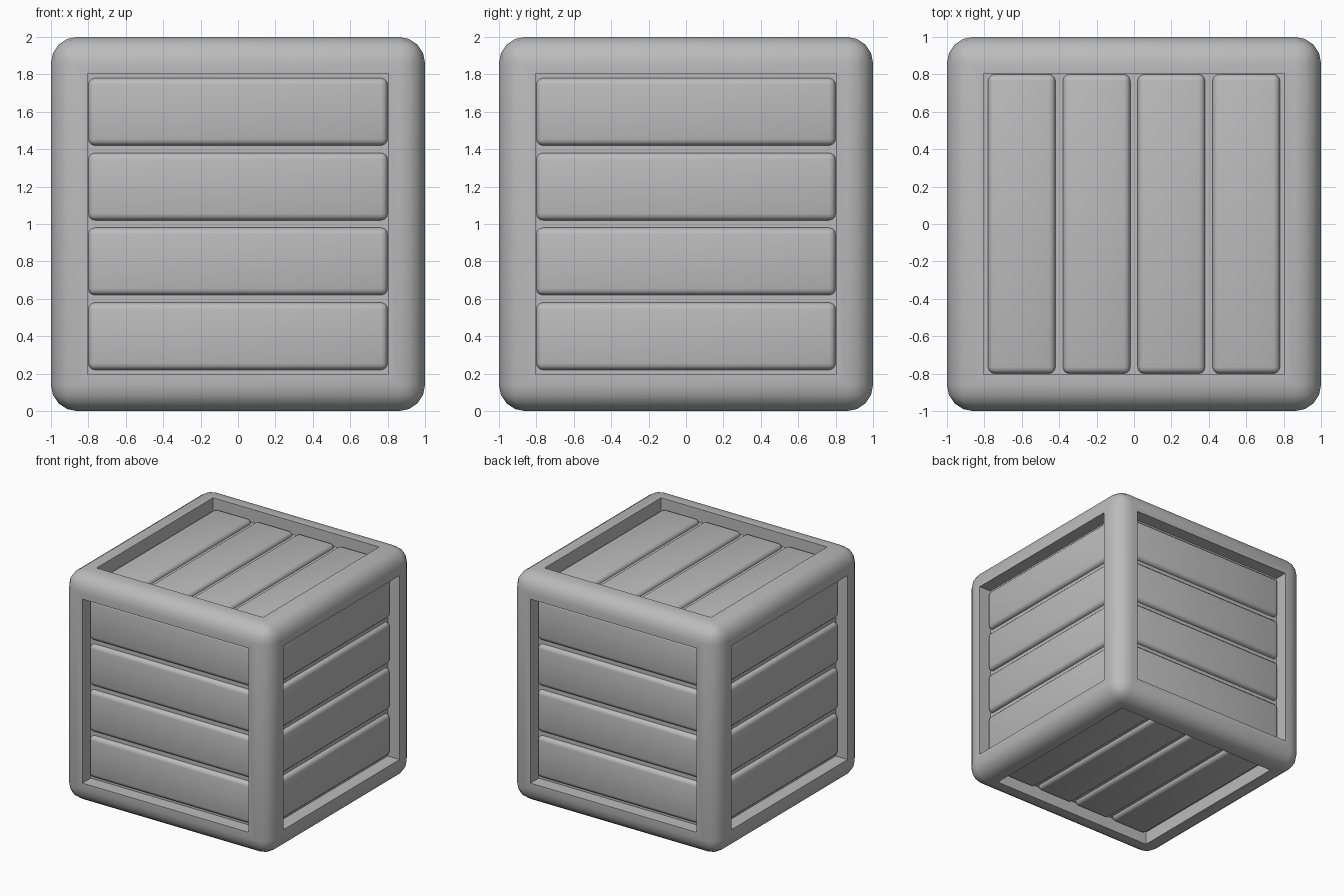
import bpy, bmesh, math
from mathutils import Matrix, Vector

if "Cube" in bpy.data.objects:
    bpy.data.objects.remove(bpy.data.objects["Cube"], do_unlink=True)

CENTRE = Matrix.Translation((0, 0, 1))
PITCH, PLANK_W, PLANK_LEN, PLANK_T = 0.4, 0.36, 1.6, 0.1
PLANK_TOP, FLOOR = 0.92, 0.885
FRAME_R, WINDOW = 0.14, 0.78

grey = bpy.data.materials.new("plain_grey")
grey.use_nodes = True
colour = (0.5, 0.5, 0.5, 1)
grey.diffuse_color = colour
grey.node_tree.nodes["Principled BSDF"].inputs["Base Color"].default_value = colour


def add_object(name, bm, matrix):
    """Turn a bmesh into a smooth shaded object with crisp hard edges."""
    mesh = bpy.data.meshes.new(name)
    bm.to_mesh(mesh)
    bm.free()
    mesh.materials.append(grey)
    obj = bpy.data.objects.new(name, mesh)
    bpy.context.collection.objects.link(obj)
    obj.matrix_world = matrix
    bpy.ops.object.select_all(action="DESELECT")
    obj.select_set(True)
    bpy.context.view_layer.objects.active = obj
    bpy.ops.object.shade_smooth_by_angle(angle=math.radians(40))
    return obj


def rounded_box(size, radius, segments):
    bm = bmesh.new()
    bmesh.ops.create_cube(bm, size=1)
    bmesh.ops.scale(bm, vec=size, verts=bm.verts)
    bmesh.ops.bevel(bm, geom=bm.edges[:], offset=radius, segments=segments,
                    profile=0.5, affect="EDGES")
    return bm


# Rounded frame with a square recess sunk into each side
bm = rounded_box((2, 2, 2), FRAME_R, 4)
sides = [f for f in bm.faces if f.calc_area() > 1]
bmesh.ops.inset_individual(bm, faces=sides, thickness=1 - FRAME_R - WINDOW)
for face in sides:
    inward = -face.normal.copy()
    floor = bmesh.ops.extrude_discrete_faces(bm, faces=[face])["faces"][0]
    bmesh.ops.translate(bm, vec=inward * (1 - FLOOR), verts=floor.verts)
bm.normal_update()
add_object("crate_frame", bm, CENTRE)

# Four rounded planks per side: outward normal and plank direction
X, Y, Z = Vector((1, 0, 0)), Vector((0, 1, 0)), Vector((0, 0, 1))
panels = {"front": (-Y, X), "back": (Y, X), "right": (-X, Y),
          "left": (X, Y), "top": (Z, Y), "bottom": (-Z, Y)}
for side, (normal, along) in panels.items():
    across = normal.cross(along)
    turn = Matrix((along, across, normal)).transposed().to_4x4()
    for i in range(4):
        bm = rounded_box((PLANK_LEN, PLANK_W, PLANK_T), 0.035, 3)
        place = Matrix.Translation((0, (i - 1.5) * PITCH, PLANK_TOP - PLANK_T / 2))
        add_object(f"{side}_plank_{i + 1}", bm, CENTRE @ turn @ place)
